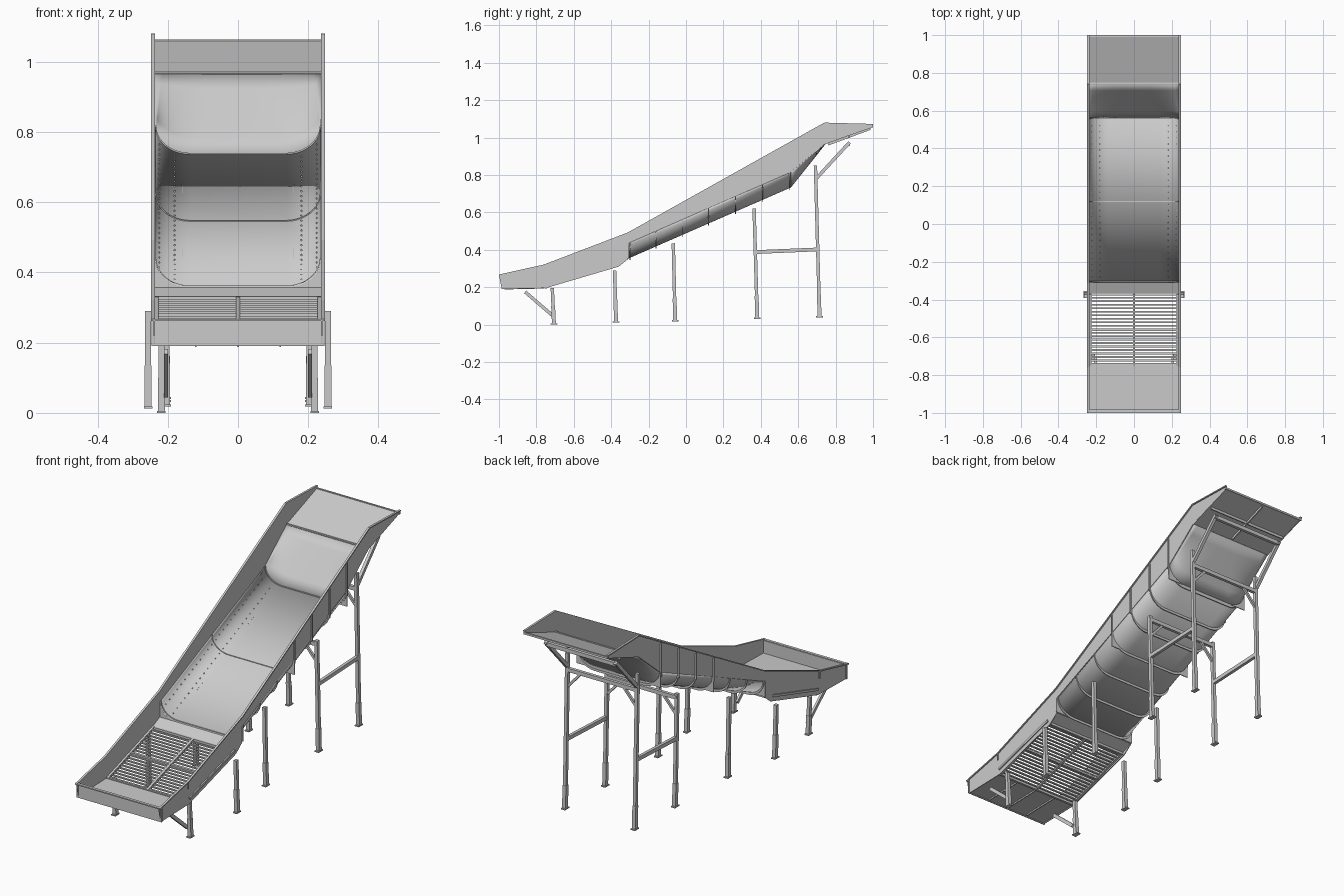
import bpy, bmesh, math
from mathutils import Vector, Matrix

if "Cube" in bpy.data.objects:
    bpy.data.objects.remove(bpy.data.objects["Cube"])

W = 0.237          # half width of the chute interior


def make(name, verts, faces, thick=0.0, smooth=False):
    me = bpy.data.meshes.new(name)
    me.from_pydata([tuple(v) for v in verts], [], faces)
    bm = bmesh.new()
    bm.from_mesh(me)
    bmesh.ops.recalc_face_normals(bm, faces=bm.faces)
    bm.to_mesh(me)
    bm.free()
    ob = bpy.data.objects.new(name, me)
    bpy.context.collection.objects.link(ob)
    if thick:
        m = ob.modifiers.new("thickness", "SOLIDIFY")
        m.thickness = thick
        m.offset = 0
    if smooth:
        bpy.ops.object.select_all(action="DESELECT")
        bpy.context.view_layer.objects.active = ob
        ob.select_set(True)
        bpy.ops.object.shade_smooth_by_angle(angle=math.radians(30))
    return ob


def sheet(name, rows, thick=0.004, smooth=False):
    """Grid surface through equal-length rows of points."""
    n = len(rows[0])
    faces = [(r * n + i, r * n + i + 1, (r + 1) * n + i + 1, (r + 1) * n + i)
             for r in range(len(rows) - 1) for i in range(n - 1)]
    return make(name, [p for row in rows for p in row], faces, thick, smooth)


def bar(name, p, q, w, d):
    """Box from p to q; w is its size along x (or y when it runs along x), d the other."""
    p, q = Vector(p), Vector(q)
    t = (q - p).normalized()
    ref = Vector((0, 1, 0)) if abs(t.x) > 0.5 else Vector((1, 0, 0))
    a = (ref - t * ref.dot(t)).normalized()
    b = t.cross(a)
    vs = [c + a * i * w / 2 + b * j * d / 2
          for c in (p, q) for i, j in ((-1, -1), (1, -1), (1, 1), (-1, 1))]
    return make(name, vs, [(0, 1, 2, 3), (4, 5, 6, 7), (0, 1, 5, 4),
                           (1, 2, 6, 5), (2, 3, 7, 6), (3, 0, 4, 7)])


def floor_z(y):
    return 0.355 + (y + 0.31) * (0.38 / 0.87)


def wall_top(y):
    return 0.49 + (y + 0.31) * (0.59 / 1.05)


# U cross-section of the trough: (x, height above floor)
RX, RZ, N = 0.10, 0.08, 10
half = [(W - RX + RX * math.sin(a), RZ - RZ * math.cos(a))
        for a in (math.pi / 2 * i / N for i in range(N + 1))]
U = [(-x, h) for x, h in reversed(half)] + half

# Side walls with rims and edge flanges
top = [(-1, .265), (-.76, .318), (-.31, .49), (.74, 1.077), (1, 1.07)]
low = [(1, 1.055), (.74, .965), (.56, .815), (-.31, .435),
       (-.31, .35), (-.36, .31), (-.75, .195), (-.985, .19)]
for s in (-1, 1):
    pts = [(s * (W + .002), y, z) for y, z in top + low]
    make("side_wall", pts, [tuple(range(len(pts)))], 0.004)
    for (y0, z0), (y1, z1) in zip(top, top[1:]):
        bar("wall_rim", (s * .242, y0, z0), (s * .242, y1, z1), .011, .006)
    bar("lower_side_flange", (s * .242, -.75, .225), (s * .242, -.375, .335), .01, .012)
    bar("front_corner_strip", (s * .243, -.76, .28), (s * .243, -.76, .32), .008, .005)

# Curved trough, tapering transition and flat discharge plate
sheet("trough", [[(x, y, floor_z(y) + h) for x, h in U] for y in (-.31, .12, .56)], .004, True)
flat = [(-W + 2 * W * i / (len(U) - 1), .745, .967) for i in range(len(U))]
u_top = [(x, .56, .735 + h) for x, h in U]
sheet("transition", [[tuple(a + (b - a) * k / 5 for a, b in zip(p, q))
                      for p, q in zip(u_top, flat)] for k in range(6)], .004, True)
sheet("discharge_plate", [[(-.24, .74, .965), (.24, .74, .965)],
                          [(-.24, .998, 1.06), (.24, .998, 1.06)]])
bar("discharge_seam", (-W, .745, .97), (W, .745, .97), .008, .008)
bar("discharge_lip", (-.245, .995, 1.058), (.245, .995, 1.058), .009, .01)
bar("discharge_cross_rib", (-.23, .87, 1.005), (.23, .87, 1.005), .006, .014)
bar("discharge_center_rib", (0, .76, .965), (0, .985, 1.048), .006, .014)

# Ribs wrapping the underside of the trough
for y in (-.30, -.16, -.02, .12, .265, .41, .555):
    z = floor_z(y)
    inner = [(x, y, z + h) for x, h in U]
    outer = [(x * 1.03, y, z + h * 1.0 - .014 * (1 - h / RZ)) for x, h in U]
    sheet("trough_rib", [inner, outer])

for s in (-1, 1):
    # Square corner plates at the joints
    for y in (-.308, .12, .558):
        z = floor_z(y)
        ps = [(s * x, y, z + h) for x, h in half] + [(s * .245, y, z + RZ), (s * .245, y, z)]
        make("corner_plate", ps, [tuple(range(len(ps)))], .004)
    # Upright wall stiffeners
    for y in (.12, .265, .41, .555):
        bar("wall_stiffener", (s * .243, y, floor_z(y) + .06),
            (s * .243, y, wall_top(y) - .01), .009, .006)
    # Rivet lines inside the trough corner
    for i in range(26):
        y = -.28 + i * .032
        for k in (3, 7):
            x, h = half[k]
            bar("rivet", (s * x, y, floor_z(y) + h),
                (s * (x - .003), y, floor_z(y) + h + .005), .004, .004)
    # Floor slots
    for y in (-.09, .33):
        bar("floor_clip", (s * .16, y - .03, floor_z(y - .03) + .003),
            (s * .16, y + .03, floor_z(y + .03) + .003), .004, .003)

# Trough seams
for y in (-.305, .12, .56):
    sheet("trough_seam", [[(x * .99, y + d, floor_z(y) + h + .004) for x, h in U]
                          for d in (-.003, .003)], .003)

# Entry pan at the low front end
sheet("entry_floor", [[(-W, -.985, .197), (W, -.985, .197)], [(-W, -.75, .203), (W, -.75, .203)]])
bar("front_panel", (-.247, -.984, .228), (.247, -.984, .228), .005, .075)
bar("front_rim", (-.247, -.992, .265), (.247, -.992, .265), .015, .006)
for x in (-.12, 0, .12):
    bar("entry_floor_rib", (x, -.97, .192), (x, -.76, .197), .005, .008)
sheet("apron_plate", [[(-W, -.37, .328), (W, -.37, .328)], [(-W, -.31, .355), (W, -.31, .355)]])


# Draining grate
def grate_z(y):
    return .205 + (y + .75) * (.123 / .38)


for i in range(21):
    y = -.742 + i * .0185
    bar("grate_bar", (-W, y, grate_z(y)), (W, y, grate_z(y)), .010, .006)
for x in (-.232, 0, .232):
    bar("grate_rail", (x, -.75, grate_z(-.75) - .002), (x, -.37, grate_z(-.37) - .002), .012, .014)
for y in (-.75, -.56, -.372):
    bar("grate_cross_beam", (-W, y, grate_z(y) - .004), (W, y, grate_z(y) - .004), .012, .016)

# Legs, each slightly tilted, with sleeve and foot plate: (bottom y, bottom z, top y, top z, x)
legs = [(-.706, .003, -.715, .195, .218), (-.374, .015, -.382, .29, .256),
        (-.058, .021, -.068, .435, .203), (.381, .034, .364, .62, .203),
        (.714, .042, .692, .85, .203)]
for s in (-1, 1):
    for yb, zb, yt, zt, x in legs:
        x *= s
        b, t = Vector((x, yb, zb)), Vector((x, yt, zt))
        bar("leg", b, t, .017, .018)
        bar("leg_sleeve", b, b.lerp(t, min(.5, .12 / (zt - zb))), .020, .021)
        bar("foot_plate", b - Vector((0, 0, .003)), b + Vector((0, 0, .003)), .024, .036)
    # Lengthwise braces
    bar("front_leg_brace", (s * .205, -.715, .05), (s * .205, -.86, .175), .012, .018)
    bar("rear_leg_brace", (s * .203, .70, .785), (s * .203, .875, .975), .016, .018)
    bar("side_tie", (s * .203, .375, .388), (s * .203, .705, .402), .016, .02)
    # Knee braces below the cross beams
    for y, z in ((.366, .60), (.695, .765)):
        bar("knee_brace", (s * .20, y, z - .09), (s * .12, y, z), .012, .012)

# Cross beams between paired legs
for y, z in ((.366, .60), (.695, .765), (.868, .965)):
    bar("cross_beam", (-.205, y, z), (.205, y, z), .016, .02)
